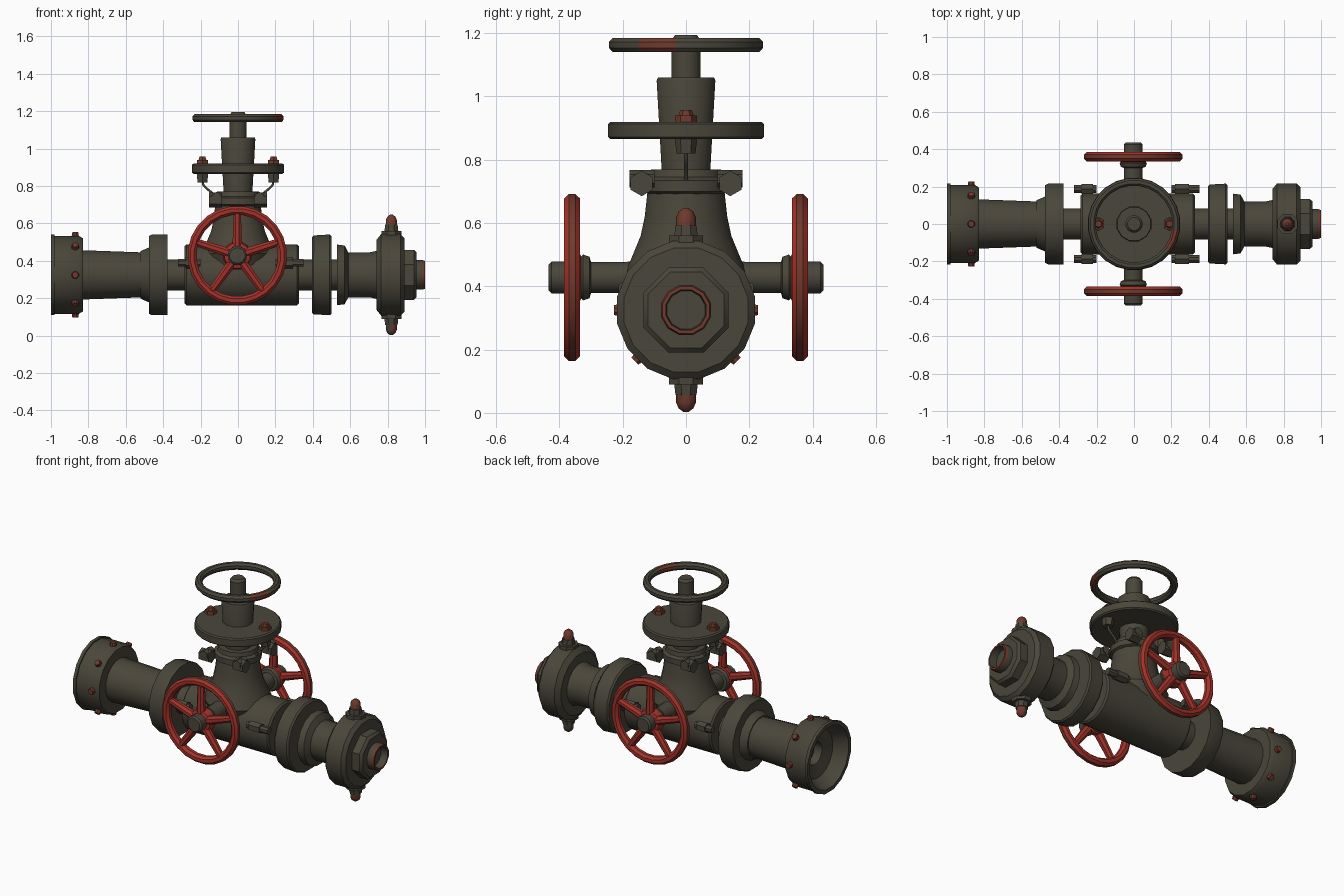
import bpy, bmesh
from math import cos, sin, pi, radians
from mathutils import Vector

cube = bpy.data.objects.get("Cube")
if cube:
    bpy.data.objects.remove(cube)


def material(name, colour):
    mat = bpy.data.materials.new(name)
    mat.use_nodes = True
    mat.diffuse_color = (*colour, 1)
    mat.node_tree.nodes["Principled BSDF"].inputs["Base Color"].default_value = (*colour, 1)
    return mat


IRON = material("dark iron", (.068, .061, .043))
RED = material("red paint", (.36, .032, .022))
RUST = material("worn rust", (.16, .042, .026))
X, Y, Z = Vector((1, 0, 0)), Vector((0, 1, 0)), Vector((0, 0, 1))
AXIS_HEIGHT = .325
PIPE = Vector((0, 0, AXIS_HEIGHT))
ORIGIN = Vector((0, 0, 0))


def lathe(name, profile, direction=Z, origin=ORIGIN, mats=(IRON,), sides=16,
          closed=False, rule=None):
    """Turn a (distance, radius) profile around a direction; rule picks a material."""
    turn = direction.to_track_quat('Z', 'Y')
    bm = bmesh.new()
    rings = []
    for along, radius in profile:
        ring = []
        for i in range(sides):
            a = 2 * pi * (i + .5) / sides
            ring.append(bm.verts.new(origin + turn @ Vector((radius * cos(a), radius * sin(a), along))))
        rings.append(ring)
    pairs = list(zip(rings, rings[1:]))
    if closed:
        pairs.append((rings[-1], rings[0]))
    else:
        bm.faces.new(rings[0])
        bm.faces.new(rings[-1])
    for low, high in pairs:
        for i in range(sides):
            j = (i + 1) % sides
            bm.faces.new((low[i], low[j], high[j], high[i]))
    bmesh.ops.recalc_face_normals(bm, faces=bm.faces)
    bm.normal_update()
    if rule:
        for face in bm.faces:
            face.material_index = rule(face)
    mesh = bpy.data.meshes.new(name)
    bm.to_mesh(mesh)
    bm.free()
    obj = bpy.data.objects.new(name, mesh)
    bpy.context.collection.objects.link(obj)
    for mat in mats:
        mesh.materials.append(mat)
    bpy.ops.object.select_all(action='DESELECT')
    obj.select_set(True)
    bpy.context.view_layer.objects.active = obj
    bpy.ops.object.shade_smooth_by_angle(angle=radians(35))
    return obj


def rod(name, start, end, radius, tip=None, **options):
    start, end = Vector(start), Vector(end)
    span = end - start
    tip = radius if tip is None else tip
    return lathe(name, [(0, radius), (span.length, tip)], span.normalized(), start, **options)


def rim_profile(middle, half_width, inner, outer):
    """Rounded cross-section of a handwheel rim."""
    centre, reach = (inner + outer) / 2, (outer - inner) / 2
    shape = []
    for i in range(8):
        a = 2 * pi * (i + .5) / 8
        shape.append((middle + half_width * sin(a) * 1.08, centre + reach * cos(a) * 1.08))
    return shape


# Left pipe with a hollow dished end
lathe("left_end_cap", [(-.8, .06), (-.9, .07), (-.92, .15), (-.98, .19), (-1, .195),
                       (-1, .22), (-.98, .22), (-.98, .212), (-.85, .212), (-.83, .2),
                       (-.83, .1)], X, PIPE)
lathe("left_pipe", [(-.85, .135), (-.5, .122), (-.47, .122)], X, PIPE)
lathe("left_flange", [(-.52, .1), (-.52, .13), (-.475, .15), (-.475, .212), (-.46, .22),
                      (-.377, .22), (-.377, .08)], X, PIPE)

# Radial bolts around the left end
for i in range(8):
    a = 2 * pi * i / 8
    out = Vector((0, cos(a), sin(a)))
    base = PIPE - X * .87 + out * .19
    rod("left_end_bolt", base, base + out * .038, .024, .017, sides=8, mats=(RUST,))

# Valve body, its thin connecting pipe and the flared neck
lathe("connecting_pipe", [(-.4, .085), (.56, .085)], X, PIPE)
lathe("valve_body", [(-.285, .155), (-.275, .165), (.315, .165), (.325, .155)], X, PIPE, sides=20)
lathe("body_neck", [(.35, .16), (.44, .195), (.5, .17), (.56, .145), (.62, .132), (.71, .122)], sides=20)

# Right flange, coupling and drum end
lathe("right_flange", [(.395, .08), (.395, .205), (.405, .215), (.49, .22), (.5, .212), (.5, .08)], X, PIPE)
lathe("right_coupling", [(.53, .08), (.53, .165), (.57, .16), (.59, .122), (.7, .122), (.76, .135)], X, PIPE)
lathe("right_drum", [(.74, .12), (.74, .19), (.765, .222), (.87, .222), (.89, .2), (.89, .1)], X, PIPE)
lathe("drum_step", [(.88, .145), (.94, .145), (.955, .13), (.955, .06)], X, PIPE, sides=8)
lathe("right_outlet", [(.94, .082), (.985, .082), (1, .077), (1, .066), (.93, .06)], X, PIPE,
      sides=12, mats=(IRON, RUST),
      rule=lambda f: int(f.calc_center_median().x > .985 or f.calc_center_median().x < .94))

# Domed studs above and below the drum
for side, up in (("top", Z), ("bottom", -Z)):
    lathe(side + "_stud_base", [(.18, .06), (.235, .058), (.235, .04), (.268, .036)], up, PIPE + X * .82, sides=8)
    lathe(side + "_stud_dome", [(.255, .031), (.293, .031), (.311, .023), (.322, .008)],
          up, PIPE + X * .82, sides=10, mats=(RUST if up.z > 0 else IRON, RUST),
          rule=lambda f: int(f.calc_center_median().x > .82))

# Side bolts on the body
for y in (-.187, .187):
    for x, tip in ((-.2, -.32), (.2, .35)):
        rod("side_bolt", (x, y, .39), (tip, y, .39), .022, sides=8)
        rod("side_bolt_head", (x * 1.1, y, .39), (x * 1.1 + (tip - x) * .5, y, .39), .031, sides=6)

# Collar with clamp lugs under the bonnet
lathe("neck_collar", [(.69, .12), (.7, .14), (.735, .14), (.745, .12), (.77, .115), (.77, .07)], sides=12)
for sx in (-1, 1):
    for sy in (-1, 1):
        rod("clamp_lug", (sx * .085, sy * .14, .725), (sx * .155, sy * .14, .725), .04, sides=6)
        rod("clamp_bolt", (sx * .115, sy * .1, .74), (sx * .115, sy * .178, .74), .028, sides=6)

# Bonnet, round plate and stem
lathe("bonnet", [(.74, .078), (1.05, .096), (1.06, .092), (1.06, .04)], sides=12)
lathe("round_plate", [(.865, .05), (.865, .24), (.872, .248), (.913, .248), (.92, .24), (.92, .05)], sides=24)
lathe("stem", [(1.04, .047), (1.18, .047), (1.195, .035)], sides=12)

# Plate bolts and bent wires
for s in (-1, 1):
    place = X * s * .19
    lathe("plate_nut", [(.82, .03), (.87, .036)], origin=place, sides=6)
    lathe("plate_bolt", [(.91, .036), (.94, .034), (.94, .024), (.957, .018)], origin=place, sides=6, mats=(RUST,))
    curve = bpy.data.curves.new("bent_wire", 'CURVE')
    curve.dimensions = '3D'
    curve.bevel_depth = .007
    curve.bevel_resolution = 1
    line = curve.splines.new('POLY')
    path = [(.19, .83), (.185, .805), (.165, .785), (.14, .765), (.12, .72)]
    line.points.add(len(path) - 1)
    for point, (x, z) in zip(line.points, path):
        point.co = (s * x, 0, z, 1)
    curve.materials.append(IRON)
    bpy.context.collection.objects.link(bpy.data.objects.new("bent_wire", curve))


# Top handwheel rim with a worn patch
def worn_patch(face):
    c = face.calc_center_median()
    return int(c.x > .1 and -.14 < c.y < -.01)


lathe("top_wheel_rim", rim_profile(1.163, .022, .205, .246), sides=24, closed=True,
      mats=(IRON, RUST), rule=worn_patch)

# Red side handwheels, front and back
for side, out in (("front", -Y), ("back", Y)):
    hub = Vector((-.004, 0, .428))

    def outer_edge(face, hub=hub):
        radial = face.calc_center_median() - hub
        radial.y = 0
        return int(face.normal.dot(radial.normalized()) > .8)

    lathe(side + "_wheel_rim", rim_profile(.36, .025, .218, .266), out, hub, sides=24,
          closed=True, mats=(RED, RUST), rule=outer_edge)
    lathe(side + "_wheel_shaft", [(.1, .06), (.2, .05), (.3, .05), (.305, .068), (.325, .075), (.34, .06),
                                  (.385, .052), (.425, .052), (.435, .042)], out, hub, sides=12)
    lathe(side + "_wheel_boss", [(.325, .05), (.335, .078), (.375, .07), (.385, .045)], out, hub,
          sides=12, mats=(RED,))
    for i in range(5):
        a = pi / 2 + 2 * pi * i / 5
        ray = Vector((cos(a), 0, sin(a)))
        centre = hub + out * .36
        rod(side + "_wheel_spoke", centre + ray * .04, centre + ray * .235, .028, .021, sides=8, mats=(RED,))
